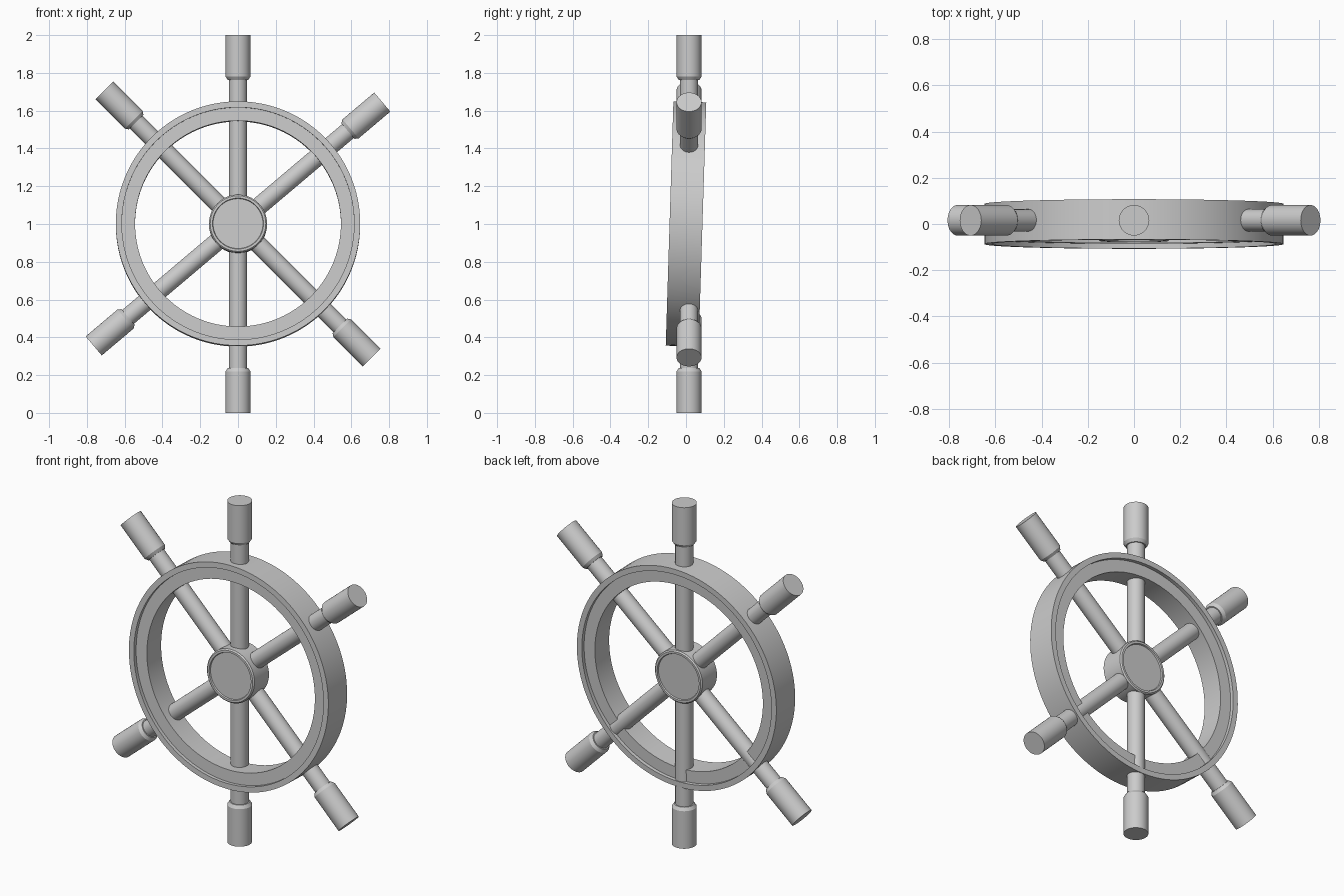
import bpy, bmesh, math
from mathutils import Matrix, Vector

if "Cube" in bpy.data.objects:
    bpy.data.objects.remove(bpy.data.objects["Cube"], do_unlink=True)

grey = bpy.data.materials.new("plain grey")
grey.use_nodes = True
grey.diffuse_color = (0.6, 0.6, 0.6, 1)
grey.node_tree.nodes["Principled BSDF"].inputs["Base Color"].default_value = (0.6, 0.6, 0.6, 1)

CENTRE = Vector((0, 0, 1))
SPOKE_Y = 0.016
TILT = math.radians(-1.8)


def lathe(name, profile, matrix, steps, closed=False):
    """Turn a (radius, height) profile about local z, then place it."""
    bm = bmesh.new()
    verts = [bm.verts.new((r, 0, h)) for r, h in profile]
    pairs = list(zip(verts, verts[1:]))
    if closed:
        pairs.append((verts[-1], verts[0]))
    edges = [bm.edges.new(p) for p in pairs]
    bmesh.ops.spin(bm, geom=verts + edges, cent=(0, 0, 0), axis=(0, 0, 1),
                   angle=math.tau, steps=steps, use_merge=True)
    bmesh.ops.remove_doubles(bm, verts=bm.verts, dist=1e-5)
    bmesh.ops.recalc_face_normals(bm, faces=bm.faces)
    mesh = bpy.data.meshes.new(name)
    bm.to_mesh(mesh)
    bm.free()
    mesh.materials.append(grey)
    obj = bpy.data.objects.new(name, mesh)
    bpy.context.collection.objects.link(obj)
    obj.matrix_world = matrix
    bpy.ops.object.select_all(action="DESELECT")
    obj.select_set(True)
    bpy.context.view_layer.objects.active = obj
    bpy.ops.object.shade_smooth_by_angle(angle=math.radians(30))
    return obj


# Rim and hub share a slightly tilted axle
axle = (Matrix.Translation(CENTRE) @ Matrix.Rotation(TILT, 4, "X")
        @ Matrix.Rotation(math.pi / 2, 4, "X"))

# Rim: broad band with a raised outer lip on both faces
half = [(0.545, 0.066), (0.615, 0.066), (0.615, 0.087), (0.647, 0.087)]
lathe("rim", half + [(r, -h) for r, h in reversed(half)], axle, 96, closed=True)

# Hub: short drum with a chamfered lip around each flat face
half = [(0, 0.066), (0.132, 0.066), (0.135, 0.074), (0.147, 0.074), (0.154, 0.067)]
lathe("hub", half + [(r, -h) for r, h in reversed(half)], axle, 64)

# Spokes, each ending in a thicker grip with a chamfered shoulder
spoke = [(0, 0.135), (0.048, 0.135), (0.048, 0.80), (0, 0.80)]
grip = [(0, 0.762), (0.054, 0.762), (0.066, 0.780), (0.066, 1.0), (0, 1.0)]
for i, degrees in enumerate((90, 40.2, -45)):
    for side in (0, 180):
        turn = math.radians(90 - degrees - side)
        place = (Matrix.Translation(CENTRE + Vector((0, SPOKE_Y, 0)))
                 @ Matrix.Rotation(turn, 4, "Y"))
        number = 2 * i + (2 if side else 1)
        lathe(f"spoke_{number}", spoke, place, 32)
        lathe(f"grip_{number}", grip, place, 32)
